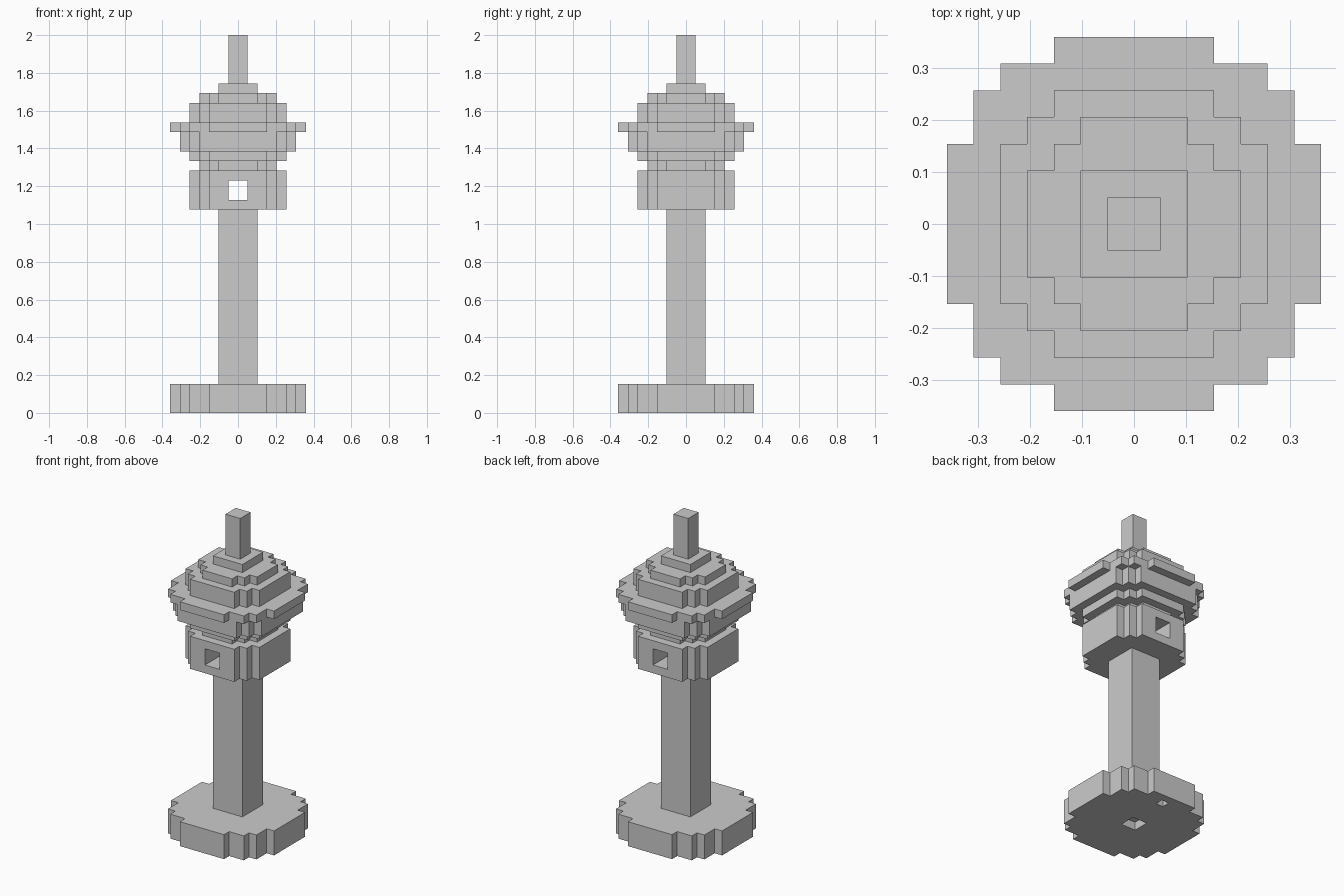
import bpy, bmesh

if "Cube" in bpy.data.objects:
    bpy.data.objects.remove(bpy.data.objects["Cube"])

U = 2 / 39  # block size: the tower is 39 blocks tall

# One quadrant of each stepped disc outline, in blocks (radius -> corners)
QUADRANT = {
    1: [(1, 1)],
    2: [(2, 2)],
    4: [(4, 2), (3, 2), (3, 3), (2, 3), (2, 4)],
    5: [(5, 3), (4, 3), (4, 4), (3, 4), (3, 5)],
    6: [(6, 4), (5, 4), (5, 5), (4, 5), (4, 6)],
    7: [(7, 3), (6, 3), (6, 5), (5, 5), (5, 6), (3, 6), (3, 7)],
}


def prism(name, outline, z0, z1):
    """Extrude a block outline from z0 to z1."""
    bm = bmesh.new()
    face = bm.faces.new([bm.verts.new((x * U, y * U, z0 * U)) for x, y in outline])
    ext = bmesh.ops.extrude_face_region(bm, geom=[face])
    top = [v for v in ext["geom"] if isinstance(v, bmesh.types.BMVert)]
    bmesh.ops.translate(bm, verts=top, vec=(0, 0, (z1 - z0) * U))
    bmesh.ops.recalc_face_normals(bm, faces=bm.faces)
    mesh = bpy.data.meshes.new(name)
    bm.to_mesh(mesh)
    bm.free()
    obj = bpy.data.objects.new(name, mesh)
    bpy.context.collection.objects.link(obj)
    return obj


def stepped_disc(name, radius, z0, z1):
    """Repeat the quadrant four times around the axis."""
    outline, quad = [], QUADRANT[radius]
    for _ in range(4):
        outline += quad
        quad = [(-y, x) for x, y in quad]
    return prism(name, outline, z0, z1)


def cut(obj, x0, x1, y0, y1, z0, z1):
    """Cut a box-shaped hole."""
    cutter = prism("cutter", [(x0, y0), (x1, y0), (x1, y1), (x0, y1)], z0, z1)
    cutter.hide_render = True
    mod = obj.modifiers.new("hole", "BOOLEAN")
    mod.operation, mod.solver, mod.object = "DIFFERENCE", "EXACT", cutter
    bpy.context.view_layer.objects.active = obj
    bpy.ops.object.modifier_apply(modifier=mod.name)
    bpy.data.objects.remove(cutter)


# Stack of parts: name, radius, bottom, top
parts = {}
for name, radius, z0, z1 in [
    ("base", 7, 0, 3),
    ("column", 2, 3, 21),
    ("lower_drum", 5, 21, 25),
    ("neck", 4, 25, 26),
    ("head_lower_step", 5, 26, 27),
    ("head_body", 6, 27, 29),
    ("head_rim", 7, 29, 30),
    ("roof_lower", 5, 30, 32),
    ("roof_upper", 4, 32, 33),
    ("roof_cap", 2, 33, 34),
    ("mast", 1, 34, 39),
]:
    parts[name] = stepped_disc(name, radius, z0, z1)

# Window running front to back through the lower drum
cut(parts["lower_drum"], -1, 1, -8, 8, 22, 24)

# Sockets in the underside of the base
cut(parts["base"], -1, 1, -1, 1, -1, 1)
cut(parts["base"], 0, 1, 5, 6, -1, 1)
